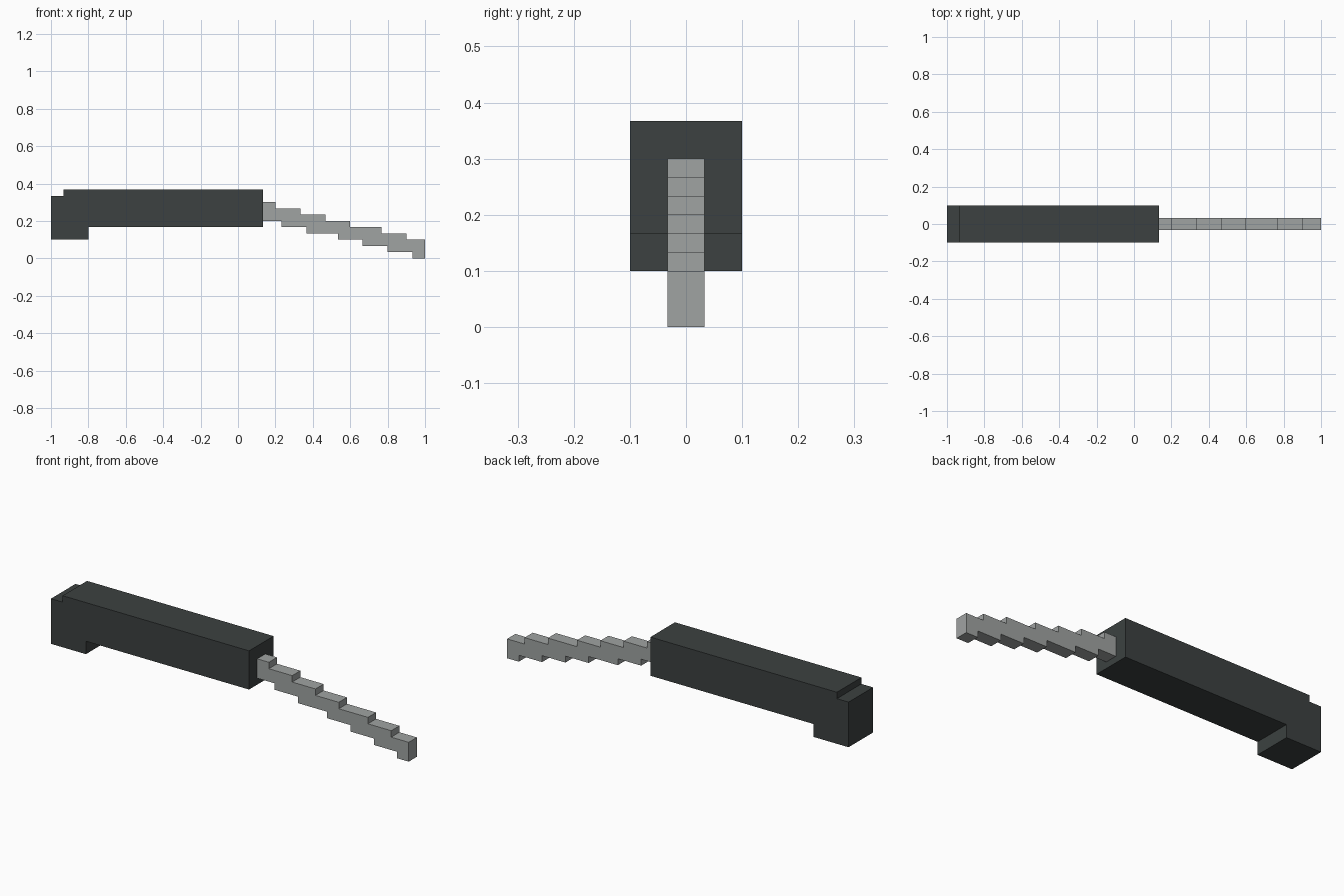
import bpy
import bmesh

if "Cube" in bpy.data.objects:
    bpy.data.objects.remove(bpy.data.objects["Cube"])

U = 1 / 30  # modelling unit: the whole model is 60 units long


def material(name, rgb):
    m = bpy.data.materials.new(name)
    m.diffuse_color = (*rgb, 1)
    m.use_nodes = True
    m.node_tree.nodes["Principled BSDF"].inputs["Base Color"].default_value = m.diffuse_color
    return m


def extrude_profile(name, profile, half_width, mat):
    """Extrude an x-z outline (in units) symmetrically along y."""
    bm = bmesh.new()
    face = bm.faces.new([bm.verts.new((x * U, -half_width * U, z * U)) for x, z in profile])
    new = bmesh.ops.extrude_face_region(bm, geom=[face])["geom"]
    bmesh.ops.translate(bm, vec=(0, 2 * half_width * U, 0),
                        verts=[v for v in new if isinstance(v, bmesh.types.BMVert)])
    bmesh.ops.recalc_face_normals(bm, faces=bm.faces)
    mesh = bpy.data.meshes.new(name)
    bm.to_mesh(mesh)
    bm.free()
    mesh.materials.append(mat)
    obj = bpy.data.objects.new(name, mesh)
    bpy.context.collection.objects.link(obj)
    return obj


def stairs(start_x, start_z, ends):
    """Descending steps: each tread runs to the next end, then drops one unit."""
    points, x, z = [], start_x, start_z
    for end in ends:
        points += [(x, z), (end, z)]
        x, z = end, z - 1
    return points


charcoal = material("charcoal", (0.045, 0.053, 0.052))
steel = material("steel_grey", (0.35, 0.367, 0.362))

# Handle with a notched top and a hooked pommel at the rear
extrude_profile("handle", [(-30, 3), (-24, 3), (-24, 5), (4, 5), (4, 11),
                           (-28, 11), (-28, 10), (-30, 10)], 3, charcoal)

# Stepped blade drooping towards the tip
top = stairs(4, 9, [6, 10, 14, 18, 23, 27, 30])
bottom = stairs(4, 6, [7, 11, 16, 20, 24, 28, 30])
extrude_profile("blade", top + bottom[::-1], 1, steel)
